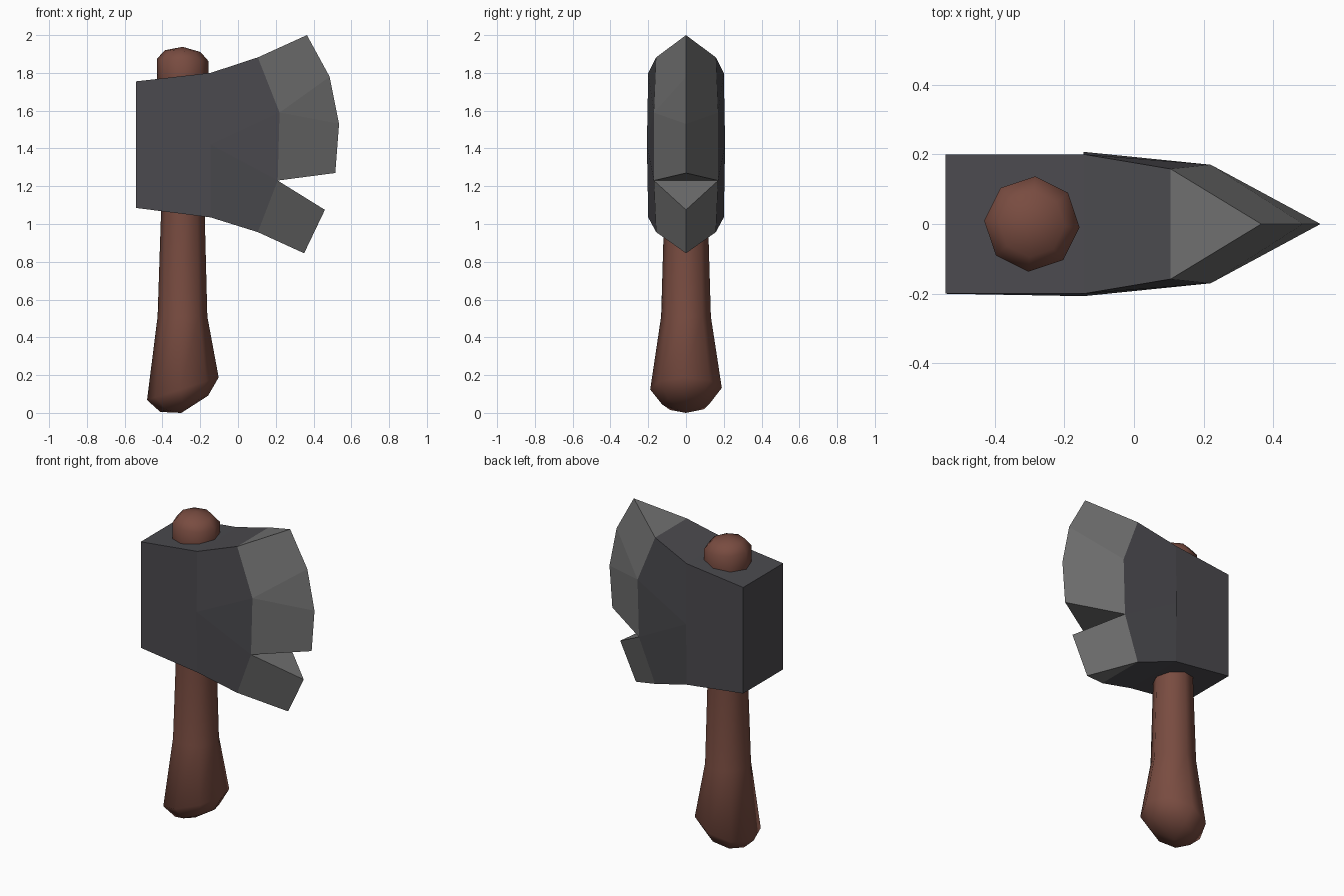
import bpy, bmesh, math

if "Cube" in bpy.data.objects:
    bpy.data.objects.remove(bpy.data.objects["Cube"])


def material(name, rgb):
    m = bpy.data.materials.new(name)
    m.diffuse_color = (*rgb, 1)
    m.use_nodes = True
    m.node_tree.nodes["Principled BSDF"].inputs["Base Color"].default_value = m.diffuse_color
    return m


WOOD = material("brown wood", (0.19, 0.072, 0.052))
IRON = material("dark iron", (0.070, 0.068, 0.077))
STEEL = material("grey steel", (0.162, 0.162, 0.162))


def finish(bm, name, mats):
    bmesh.ops.recalc_face_normals(bm, faces=bm.faces)
    me = bpy.data.meshes.new(name)
    bm.to_mesh(me)
    bm.free()
    for m in mats:
        me.materials.append(m)
    ob = bpy.data.objects.new(name, me)
    bpy.context.collection.objects.link(ob)
    return ob


# Axe head: side outline points as x, z, half thickness (0 = cutting edge)
P = {
    "A0": (-0.54, 1.755, 0.20), "A1": (-0.54, 1.085, 0.20),
    "B0": (-0.145, 1.80, 0.20), "B1": (-0.145, 1.42, 0.207), "B2": (-0.145, 1.035, 0.20),
    "C0": (0.105, 1.882, 0.158), "C1": (0.22, 1.59, 0.17),
    "C2": (0.21, 1.23, 0.17), "C3": (0.105, 0.957, 0.158),
    "E0": (0.365, 2.0, 0), "E1": (0.485, 1.78, 0), "E2": (0.535, 1.53, 0),
    "E3": (0.515, 1.27, 0), "E4": (0.46, 1.075, 0), "E5": (0.35, 0.845, 0),
}
SIDES = ["A0 A1 B2 B1 B0", "B0 B1 C1 C0", "B1 C2 C1", "B1 B2 C3 C2",
         "C0 C1 E1 E0", "C1 E2 E1", "C1 C2 E3 E2", "C2 C3 E5 E4"]
RIMS = ["A0 A1", "A0 B0", "B0 C0", "A1 B2", "B2 C3",
        "C0 E0", "C2 E3", "C2 E4", "C3 E5"]

bm = bmesh.new()
near, far = {}, {}
for k, (x, z, h) in P.items():
    near[k] = bm.verts.new((x, -h, z))
    far[k] = bm.verts.new((x, h, z)) if h else near[k]


def head_face(verts, keys):
    f = bm.faces.new(list(dict.fromkeys(verts)))
    f.material_index = int(any(k[0] == "E" for k in keys))  # blade faces touch the edge


for s in SIDES:
    keys = s.split()
    for side in (near, far):
        head_face([side[k] for k in keys], keys)
for s in RIMS:
    a, b = keys = s.split()
    head_face([near[a], near[b], far[b], far[a]], keys)
finish(bm, "axe_head", [IRON, STEEL])

# Handle: eight-sided rings as centre x, centre z, radius, slope of the ring
RINGS = [(-0.285, 0.048, 0.127, 0.34), (-0.292, 0.128, 0.19, 0.315),
         (-0.294, 0.51, 0.132, 0), (-0.292, 1.05, 0.116, 0),
         (-0.292, 1.60, 0.125, 0), (-0.293, 1.78, 0.137, 0),
         (-0.293, 1.868, 0.137, -0.04), (-0.293, 1.915, 0.095, -0.05)]
N = 8
bm = bmesh.new()
rings = []
for cx, cz, r, slope in RINGS:
    ring = []
    for i in range(N):
        a = math.radians(-4) + math.tau * i / N
        dx = r * math.cos(a)
        ring.append(bm.verts.new((cx + dx, r * math.sin(a), cz + slope * dx)))
    rings.append(ring)
for lo, hi in zip(rings, rings[1:]):
    for i in range(N):
        j = (i + 1) % N
        bm.faces.new((lo[i], lo[j], hi[j], hi[i]))
# Rounded ends
for ring, tip in ((rings[0], (-0.30, 0, 0.0)), (rings[-1], (-0.293, 0, 1.938))):
    v = bm.verts.new(tip)
    for i in range(N):
        bm.faces.new((ring[i], ring[(i + 1) % N], v))
for f in bm.faces:
    f.smooth = True
finish(bm, "handle", [WOOD])
